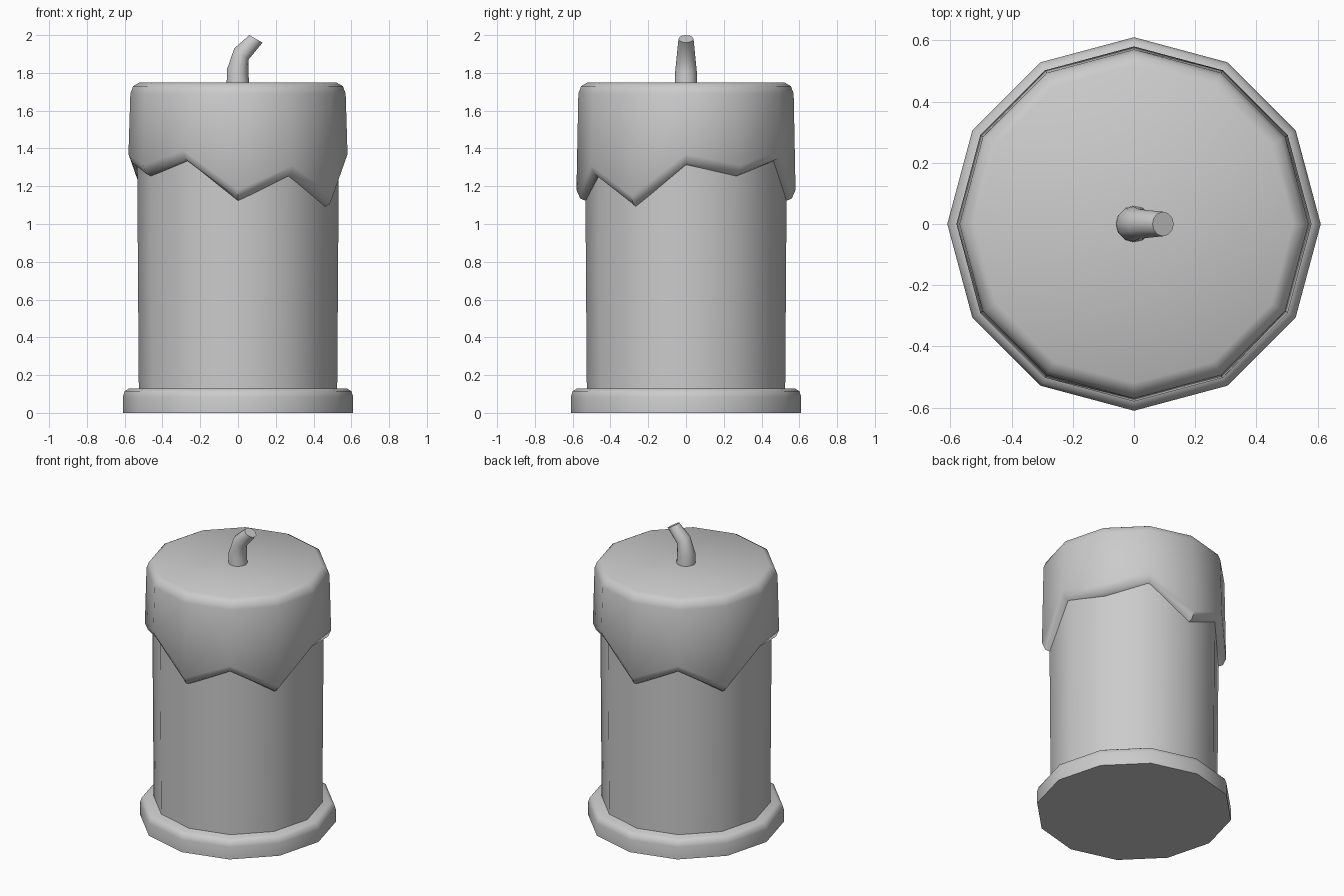
import bpy, bmesh
from math import radians, sin, cos
from mathutils import Matrix

SIDES = 12

cube = bpy.data.objects.get("Cube")
if cube:
    bpy.data.objects.remove(cube, do_unlink=True)

wax = bpy.data.materials.new("grey_wax")
wax.use_nodes = True
GREY = (0.6, 0.6, 0.6, 1)
wax.diffuse_color = GREY
wax.node_tree.nodes["Principled BSDF"].inputs["Base Color"].default_value = GREY


def loft(name, rings, cap_start=True, cap_end=True, smooth=50):
    """Skin a stack of equal-sized point rings into one object."""
    bm = bmesh.new()
    loops = [[bm.verts.new(p) for p in ring] for ring in rings]
    for low, high in zip(loops, loops[1:]):
        for i in range(len(low)):
            j = (i + 1) % len(low)
            bm.faces.new((low[i], low[j], high[j], high[i]))
    if cap_start:
        bm.faces.new(loops[0][::-1])
    if cap_end:
        bm.faces.new(loops[-1])
    bmesh.ops.recalc_face_normals(bm, faces=bm.faces)
    mesh = bpy.data.meshes.new(name)
    bm.to_mesh(mesh)
    bm.free()
    mesh.materials.append(wax)
    obj = bpy.data.objects.new(name, mesh)
    bpy.context.collection.objects.link(obj)
    bpy.ops.object.select_all(action="DESELECT")
    obj.select_set(True)
    bpy.context.view_layer.objects.active = obj
    bpy.ops.object.shade_smooth_by_angle(angle=radians(smooth))
    return obj


def ring(radius, heights):
    """Twelve-sided ring; heights repeat around the circle."""
    return [(radius * cos(radians(30 * i)), radius * sin(radians(30 * i)),
             heights[i % len(heights)]) for i in range(SIDES)]


# Base dish with a rounded upper rim
loft("base_dish", [ring(r, [z]) for r, z in
     [(0.61, 0), (0.61, 0.085), (0.60, 0.115), (0.575, 0.13)]])

# Candle body
loft("candle_body", [ring(0.525, [0.1]), ring(0.535, [1.5])])

# Melted wax cap: jagged drip edge repeats every half turn
drip = [1.31, 1.25, 1.33, 1.12, 1.25, 1.09]
loft("melted_cap", [
    ring(0.525, drip),
    ring(0.56, [z + 0.015 for z in drip]),
    ring(0.58, [z + 0.06 for z in drip]),
    ring(0.57, [1.69]),
    ring(0.555, [1.73]),
    ring(0.52, [1.75]),
], cap_start=False)

# Bent, tapering wick: x, z, radius, tilt
wick_path = [(0, 1.74, 0.06, 0), (-0.002, 1.81, 0.057, 8),
             (0.018, 1.90, 0.048, 38), (0.095, 1.98, 0.04, 30)]
wick_rings = []
for x, z, r, tilt in wick_path:
    place = Matrix.Translation((x, 0, z)) @ Matrix.Rotation(radians(tilt), 4, "Y")
    circle = bmesh.new()
    made = bmesh.ops.create_circle(circle, segments=SIDES, radius=r, matrix=place)
    wick_rings.append([v.co.copy() for v in made["verts"]])
    circle.free()
loft("wick", wick_rings)
